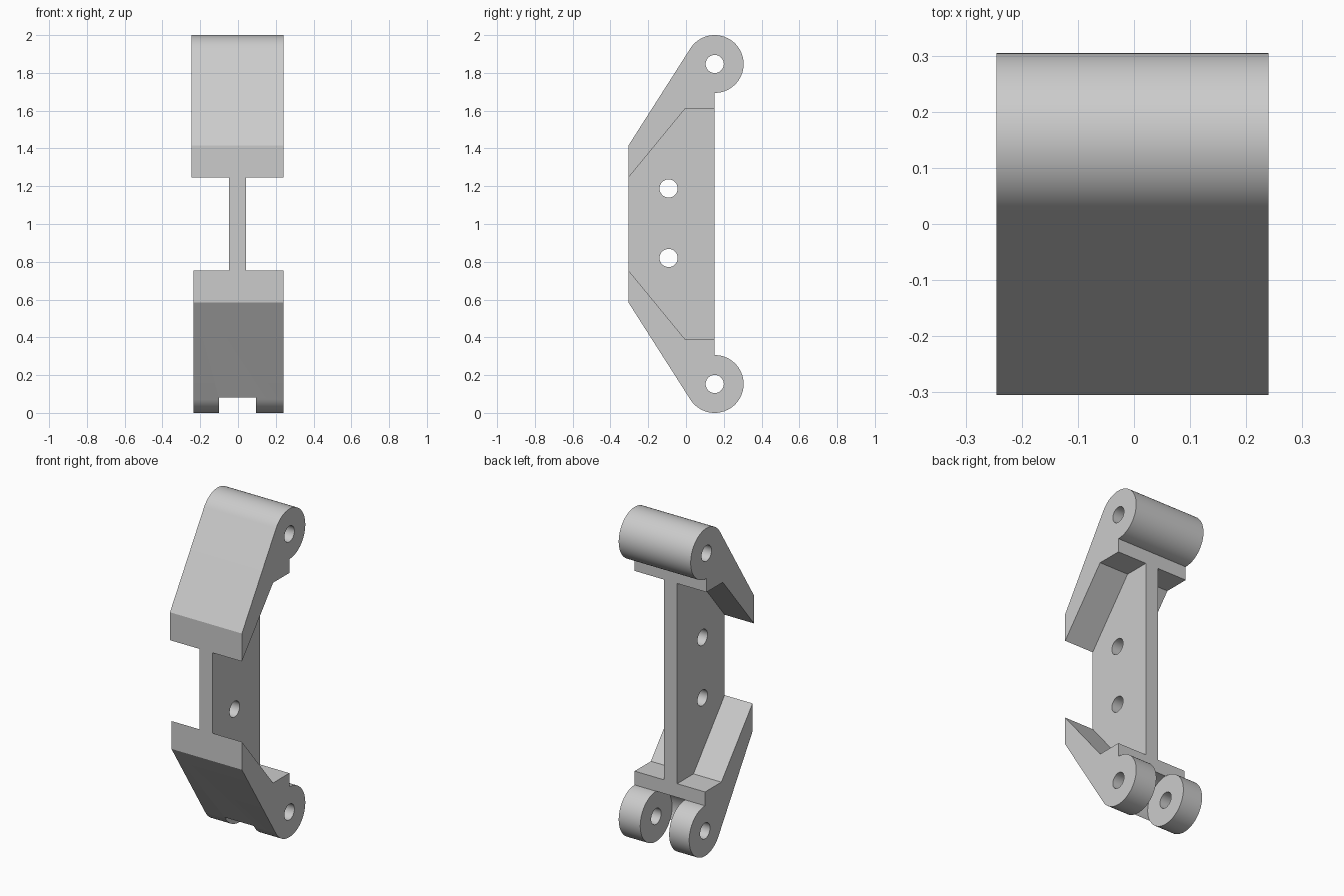
import bpy, bmesh
from math import sin, cos, pi, atan2, acos, hypot
from mathutils import Matrix, Vector

if "Cube" in bpy.data.objects:
    bpy.data.objects.remove(bpy.data.objects["Cube"])

grey = bpy.data.materials.new("plain grey")
grey.use_nodes = True
COLOUR = (0.6, 0.6, 0.6, 1)
grey.diffuse_color = COLOUR
grey.node_tree.nodes["Principled BSDF"].inputs["Base Color"].default_value = COLOUR

R = 0.153          # barrel radius
HOLE = 0.048       # bolt hole radius
MID = 1.0          # mirror height
PIVOT = (0.152, 2 - R)


def prism(name, profile, x0, x1):
    """Extrude a (y, z) profile from x0 to x1."""
    bm = bmesh.new()
    face = bm.faces.new([bm.verts.new((x0, y, z)) for y, z in profile])
    out = bmesh.ops.extrude_face_region(bm, geom=[face])["geom"]
    moved = [v for v in out if isinstance(v, bmesh.types.BMVert)]
    bmesh.ops.translate(bm, vec=Vector((x1 - x0, 0, 0)), verts=moved)
    bmesh.ops.recalc_face_normals(bm, faces=bm.faces)
    mesh = bpy.data.meshes.new(name)
    bm.to_mesh(mesh)
    bm.free()
    mesh.materials.append(grey)
    obj = bpy.data.objects.new(name, mesh)
    bpy.context.collection.objects.link(obj)
    return obj


def circle(centre, r, n):
    return [(centre[0] + r * cos(2 * pi * i / n), centre[1] + r * sin(2 * pi * i / n))
            for i in range(n)]


def flip(points):
    return [(y, 2 * MID - z) for y, z in points]


def activate(obj):
    bpy.ops.object.select_all(action="DESELECT")
    obj.select_set(True)
    bpy.context.view_layer.objects.active = obj


def cut(obj, centre, r, x0, x1, n=48):
    """Subtract a cylinder that runs along x."""
    cutter = prism("cutter", circle(centre, r, n), x0, x1)
    cutter.hide_render = True
    mod = obj.modifiers.new("cut", "BOOLEAN")
    mod.operation = "DIFFERENCE"
    mod.solver = "EXACT"
    mod.object = cutter
    activate(obj)
    bpy.ops.object.modifier_apply(modifier=mod.name)
    bpy.data.objects.remove(cutter)


def finish(obj):
    activate(obj)
    bpy.ops.object.shade_smooth_by_angle(angle=pi / 7)


# Bracket outline: sloping front, tangent to the barrel, with a stepped ledge behind
corner = (-0.305, 1.415)
dy, dz = corner[0] - PIVOT[0], corner[1] - PIVOT[1]
start = atan2(dz, dy) - acos(R / hypot(dy, dz)) + 2 * pi
end = -pi / 2
steps = 56
arc = []
for i in range(steps + 1):
    a = start + (end - start) * i / steps
    arc.append((PIVOT[0] + R * cos(a), PIVOT[1] + R * sin(a)))
bracket = [(-0.305, 1.245), corner] + arc + [(0.152, 1.61), (-0.005, 1.61)]

# Upper bracket with a solid barrel
upper = prism("upper_bracket", bracket, -0.245, 0.24)
cut(upper, PIVOT, HOLE, -1, 1)
finish(upper)

# Lower bracket with a forked barrel
lower = prism("lower_bracket", flip(bracket), -0.235, 0.24)
low_pivot = flip([PIVOT])[0]
cut(lower, low_pivot, R + 0.0006, -0.1, 0.095, 96)
cut(lower, low_pivot, HOLE, -1, 1)
finish(lower)

# Central web plate joining the brackets
half = [(-0.305, 1.245), (-0.005, 1.61), (0.152, 1.61)]
web = prism("web_plate", half + flip(half)[::-1], -0.047, 0.042)
for z in (1.188, 0.82):
    cut(web, (-0.092, z), HOLE, -1, 1)
finish(web)
